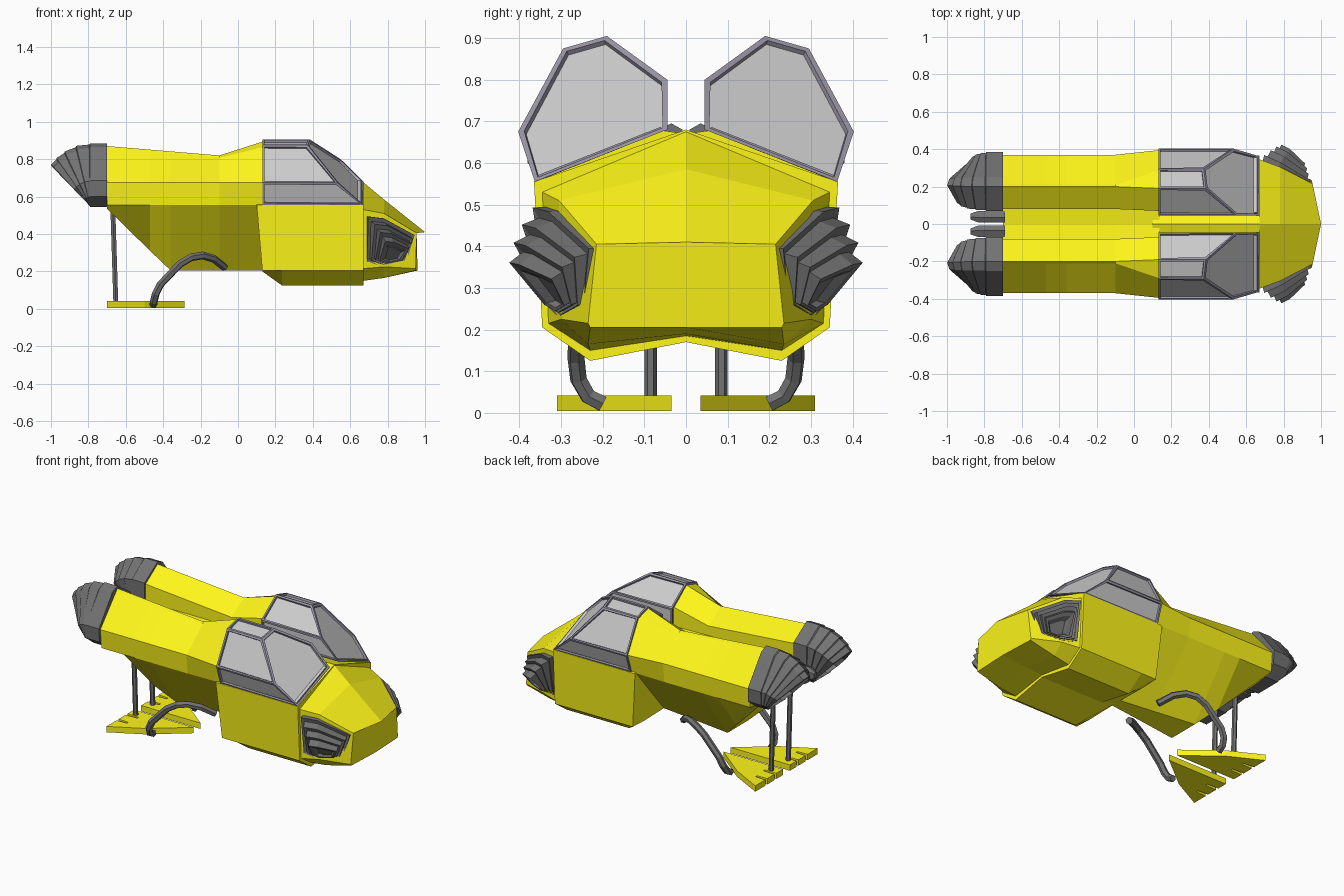
import bpy, bmesh
from math import cos, sin, radians
from mathutils import Vector, Matrix

if "Cube" in bpy.data.objects:
    bpy.data.objects.remove(bpy.data.objects["Cube"])


def material(name, c):
    m = bpy.data.materials.new(name)
    m.diffuse_color = (*c, 1)
    m.use_nodes = True
    m.node_tree.nodes["Principled BSDF"].inputs["Base Color"].default_value = m.diffuse_color
    return m


YELLOW = material("yellow_paint", (1.0, 0.93, 0.01))
DARK = material("dark_metal", (0.17, 0.17, 0.17))
FRAME = material("window_frame", (0.32, 0.30, 0.38))
GLASS = material("window_glass", (0.55, 0.55, 0.55))


def finish(bm, name, mats):
    bmesh.ops.recalc_face_normals(bm, faces=bm.faces)
    me = bpy.data.meshes.new(name)
    bm.to_mesh(me)
    bm.free()
    for m in mats:
        me.materials.append(m)
    ob = bpy.data.objects.new(name, me)
    bpy.context.collection.objects.link(ob)
    return ob


def loft_bm(rings):
    """Skin a list of equal-length closed rings and cap both ends."""
    bm = bmesh.new()
    vs = [[bm.verts.new(p) for p in r] for r in rings]
    n = len(rings[0])
    for a, b in zip(vs, vs[1:]):
        for i in range(n):
            j = (i + 1) % n
            bm.faces.new((a[i], a[j], b[j], b[i]))
    bm.faces.new(vs[0])
    bm.faces.new(vs[-1])
    return bm


def loft(name, rings, mat):
    return finish(loft_bm(rings), name, [mat])


def flip(rings):
    return [[(p[0], -p[1], p[2]) for p in r] for r in rings]


def both(name, rings, mat):
    loft("left_" + name, rings, mat)
    loft("right_" + name, flip(rings), mat)


def full(half):
    """Close a half outline (starts and ends on y = 0) into a symmetric ring."""
    return half + [(x, -y, z) for x, y, z in half[-2:0:-1]]


def at(x, pts):
    return [(x, y, z) for y, z in pts]


# Rear hull: twin nacelles over a narrow keel, fairing up to the canopies
def top_at(x):
    """Upper half outline of the nacelle, with its ridge sloping gently down to the front."""
    z = .87 - .05 * (x + .7) / .6
    return [(0, .67), (.08, .68), (.08, z - .08), (.2, z), (.21, z - .012), (.37, .675), (.36, .555)]


top_front = [(0, .67), (.07, .68), (.07, .80), (.19, .895), (.29, .865), (.395, .675), (.355, .555)]


def belly(y, z):
    return [(y, z), (0, z)]


loft("rear_hull", [full(at(-.7, top_at(-.7) + belly(.24, .535))),
                   full(at(-.47, top_at(-.47) + belly(.17, .31))),
                   full(at(-.36, top_at(-.36) + belly(.10, .205))),
                   full(at(-.1, top_at(-.1) + belly(.065, .205))),
                   full(at(.135, top_front + belly(.035, .205)))], YELLOW)

# Cabin shell with dropped chin
cabin = [(0, .68), (.365, .555), (.345, .205), (.23, .125), (0, .17)]
loft("cabin_hull", [full([(.1, 0, .68), (.1, .365, .555), (.13, .345, .205), (.13, .23, .2), (.13, 0, .205)]),
                    full(at(.235, cabin)), full(at(.672, cabin))], YELLOW)

# Faceted nose
loft("nose", [full(at(.672, [(0, .675), (.345, .53), (.33, .215), (.23, .15), (0, .185)])),
              full(at(.78, [(0, .585), (.305, .51), (.3, .225), (.235, .165), (0, .19)])),
              full([(1, 0, .41), (.955, .215, .405), (.95, .235, .215), (.95, .23, .205), (.96, 0, .205)])], YELLOW)

# Canopies: hexagonal prism cut by a slanted windscreen, panes inset in a frame
hexa = [(.045, .80), (.19, .905), (.295, .875), (.403, .675), (.363, .555), (.045, .68)]
back = at(.13, hexa)
front = [(.67 - 1.01 * (z + .397 * y - .698), y, z) for y, z in hexa]
for side, rings in (("left", [back, front]), ("right", flip([back, front]))):
    bm = loft_bm(rings)
    bmesh.ops.recalc_face_normals(bm, faces=bm.faces)
    panes = bm.faces[:]
    bmesh.ops.inset_individual(bm, faces=panes, thickness=.015, depth=0)
    bmesh.ops.inset_individual(bm, faces=panes, thickness=.002, depth=-.012)
    for f in panes:
        f.material_index = 1
    finish(bm, side + "_canopy", [FRAME, GLASS])

# Engine nozzles: overlapping hood plates swung about the lower edge
nozzle = [(.07, .61), (.07, .80), (.2, .885), (.25, .865), (.385, .685), (.38, .6), (.31, .545), (.14, .545)]
PX, PZ = -.79, .548


def hood(angle, sy, sz):
    a = radians(angle)
    return [(PX - (z - PZ) * sz * sin(a), .225 + (y - .225) * sy, PZ + (z - PZ) * sz * cos(a))
            for y, z in nozzle]


hoods = [at(-.7, nozzle)]
for ang, sy, sz in ((0, 1, 1), (13, .97, .985), (25, .92, .96), (35, .84, .935), (43, .72, .91)):
    hoods += [hood(ang, sy, sz), hood(ang + 1, sy - .03, sz - .02)]
# dark hollow behind the last plate
hoods.append([(x + .07, y, z + .04) for x, y, z in hood(43, .55, .7)])
both("engine_nozzle", hoods, DARK)

# Small tail fittings between the engines
small = [(.008, .62), (.008, .68), (.035, .695), (.07, .68), (.07, .62)]
both("tail_fitting", [at(-.69, small), at(-.83, small),
                      [(-.875, .04 + (y - .04) * .5, .65 + (z - .65) * .5) for y, z in small]], DARK)

# Gill vents on the nose cheeks: small hoods swung outward about their lower edge
gill = [(.69, .355, .495), (.775, .318, .485), (.94, .225, .395), (.9, .245, .255), (.77, .30, .225), (.69, .33, .255)]
centre, pivot, axis = Vector((.81, .283, .30)), Vector((.82, .268, .215)), Vector((.9, -.4, 0))


def plate(angle, s, lift=0.0):
    m = Matrix.Rotation(radians(-angle), 3, axis)
    return [tuple(pivot + m @ (centre + (Vector(p) - centre) * s - pivot) + Vector((.15, 1, 0)) * lift)
            for p in gill]


gill_rings = [plate(0, 1, -.03)]
for ang, s in ((3, 1), (13, .84), (24, .70), (36, .56)):
    gill_rings += [plate(ang, s), plate(ang, s - .13, -.004)]
gill_rings.append(plate(34, .3, -.02))
both("gill_vent", gill_rings, DARK)

# Feet: notched right-angled triangular pads
pad = [(-.285, .035), (-.5, .205), (-.7, .31), (-.7, .21), (-.63, .207), (-.63, .193), (-.7, .19),
       (-.7, .12), (-.62, .117), (-.62, .103), (-.7, .10), (-.7, .035)]
both("foot_pad", [[(x, y, z) for x, y in pad] for z in (.005, .042)], YELLOW)


# Landing struts: straight rear posts and bent front arms
def tube(name, pts, r):
    cu = bpy.data.curves.new(name, 'CURVE')
    cu.dimensions = '3D'
    cu.bevel_depth = r
    cu.bevel_resolution = 1
    cu.use_fill_caps = True
    sp = cu.splines.new('POLY')
    sp.points.add(len(pts) - 1)
    for p, co in zip(sp.points, pts):
        p.co = (*co, 1)
    sp.use_smooth = False
    cu.materials.append(DARK)
    bpy.context.collection.objects.link(bpy.data.objects.new(name, cu))


post = [(-.653, .085, .02), (-.67, .085, .56)]
arm = [(-.452, .2, .022), (-.45, .235, .04), (-.44, .258, .08), (-.415, .264, .13), (-.31, .26, .24),
       (-.25, .25, .275), (-.19, .225, .285), (-.13, .185, .268), (-.07, .125, .22)]
for side, s in (("left", 1), ("right", -1)):
    tube(side + "_rear_post", [(x, y * s, z) for x, y, z in post], .015)
    tube(side + "_front_arm", [(x, y * s, z) for x, y, z in arm], .021)
